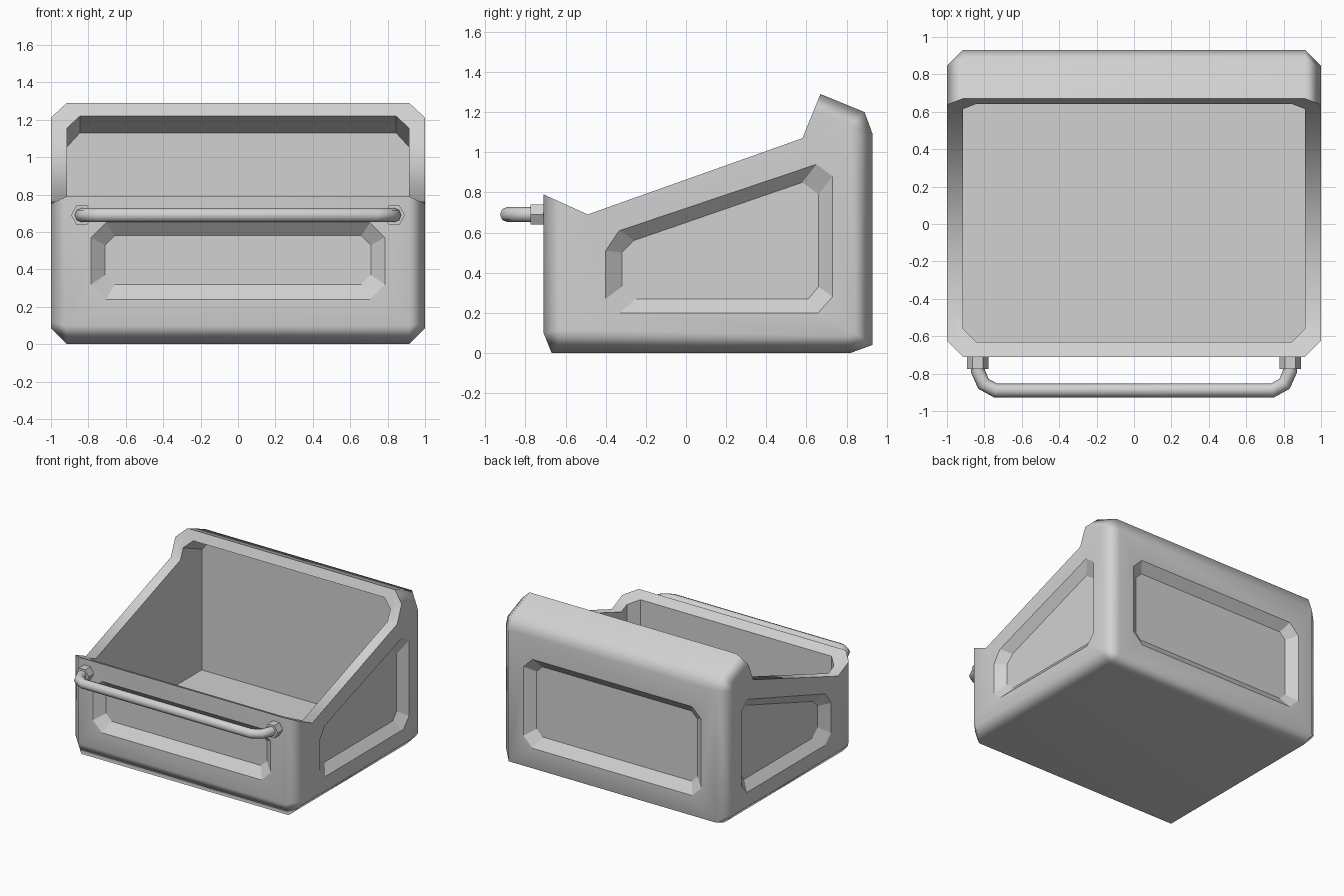
import bpy, bmesh, math
from mathutils import Vector

cube = bpy.data.objects.get("Cube")
if cube:
    bpy.data.objects.remove(cube, do_unlink=True)

grey = bpy.data.materials.new("plain grey")
grey.use_nodes = True
colour = (0.64, 0.64, 0.64, 1)
grey.diffuse_color = colour
grey.node_tree.nodes["Principled BSDF"].inputs["Base Color"].default_value = colour


def finish(bm, name):
    """Turn a bmesh into a linked object."""
    bmesh.ops.recalc_face_normals(bm, faces=bm.faces[:])
    mesh = bpy.data.meshes.new(name)
    bm.to_mesh(mesh)
    bm.free()
    mesh.materials.append(grey)
    obj = bpy.data.objects.new(name, mesh)
    bpy.context.collection.objects.link(obj)
    return obj


def loft(bm, ring_a, ring_b):
    """Closed solid between two matching rings of points."""
    a = [bm.verts.new(p) for p in ring_a]
    b = [bm.verts.new(p) for p in ring_b]
    n = len(a)
    bm.faces.new(a[::-1])
    bm.faces.new(b)
    for i in range(n):
        j = (i + 1) % n
        bm.faces.new((a[i], a[j], b[j], b[i]))
    return a, b


def chamfered_prism(name, profile, half, segments, amount, smooth=False):
    """Side profile extruded across x, with chosen end edges chamfered."""
    bm = bmesh.new()
    rings = loft(bm, [(-half, y, z) for y, z in profile],
                 [(half, y, z) for y, z in profile])
    edges = [bm.edges.get((r[i], r[(i + 1) % len(r)]))
             for r in rings for i in segments]
    bmesh.ops.recalc_face_normals(bm, faces=bm.faces[:])
    bmesh.ops.bevel(bm, geom=edges, offset=amount, offset_type='OFFSET',
                    segments=1, profile=0.5, affect='EDGES', clamp_overlap=False)
    for f in bm.faces:
        f.smooth = smooth
    return finish(bm, name)


def recess(name, outer, inner, place, depth=0.06):
    """Tapered panel cutter; place(u, v, d) maps to space, d = depth inward."""
    bm = bmesh.new()
    over = 0.2
    ring = [Vector(o) + (Vector(o) - Vector(i)) * over for o, i in zip(outer, inner)]
    loft(bm, [place(u, v, -over * depth) for u, v in ring],
         [place(u, v, depth) for u, v in inner])
    return finish(bm, name)


def octagon(w, low, high, c):
    """Corner-cut rectangle, symmetric in u."""
    half = [(w - c, low), (w, low + c), (w, high - c), (w - c, high)]
    return half + [(-u, v) for u, v in reversed(half)]


# Outer shell with chamfered outside edges
shell = [(-0.71, 0.10), (-0.67, 0), (0.82, 0), (0.93, 0.04), (0.93, 1.09),
         (0.89, 1.20), (0.67, 1.29), (0.58, 1.07), (-0.49, 0.69), (-0.71, 0.79)]
body = chamfered_prism("bin_body", shell, 1.0, [9, 0, 1, 2, 3, 4, 5], 0.085, True)

# Hollow inside, its ceiling following the sloped hood
hollow = [(-0.63, 0.09), (0.85, 0.09), (0.85, 1.13), (0.64, 1.22), (-0.63, 1.74)]
cutters = [chamfered_prism("cavity_cutter", hollow, 0.915, [2, 3, 4], 0.07)]

# Sunken panels on the sides, front and back
side_outer = [(-0.40, 0.27), (-0.33, 0.20), (0.66, 0.20), (0.73, 0.28),
              (0.73, 0.88), (0.65, 0.94), (-0.33, 0.61), (-0.40, 0.51)]
side_inner = [(-0.32, 0.33), (-0.25, 0.27), (0.61, 0.27), (0.66, 0.33),
              (0.66, 0.79), (0.58, 0.85), (-0.26, 0.56), (-0.32, 0.50)]
for s in (-1, 1):
    cutters.append(recess("side_panel_cutter", side_outer, side_inner,
                          lambda u, v, d: (s * (1 - d), u, v)))
cutters.append(recess("front_panel_cutter", octagon(0.785, 0.24, 0.65, 0.08),
                      octagon(0.71, 0.32, 0.58, 0.05),
                      lambda u, v, d: (u, -0.71 + d, v)))
cutters.append(recess("back_panel_cutter", octagon(0.785, 0.20, 0.91, 0.08),
                      octagon(0.71, 0.28, 0.84, 0.05),
                      lambda u, v, d: (u, 0.93 - d, v)))

bpy.context.view_layer.objects.active = body
for cutter in cutters:
    cutter.hide_render = True
    mod = body.modifiers.new("cut", 'BOOLEAN')
    mod.operation = 'DIFFERENCE'
    mod.solver = 'EXACT'
    mod.object = cutter
    bpy.ops.object.modifier_apply(modifier=mod.name)
    bpy.data.objects.remove(cutter, do_unlink=True)

# Soft chamfers, crisp rim
bm = bmesh.new()
bm.from_mesh(body.data)
for e in bm.edges:
    e.smooth = e.calc_face_angle(0) < math.radians(55)
bm.to_mesh(body.data)
bm.free()
weighted = body.modifiers.new("soft_chamfers", 'WEIGHTED_NORMAL')
weighted.keep_sharp = True

# Bar handle swept along a bent path
half_path = [(0.835, -0.70), (0.835, -0.785), (0.805, -0.855), (0.74, -0.89)]
path = half_path + [(-x, y) for x, y in reversed(half_path)]
curve = bpy.data.curves.new("handle_bar", 'CURVE')
curve.dimensions = '3D'
curve.bevel_depth = 0.038
curve.bevel_resolution = 2
curve.use_fill_caps = True
spline = curve.splines.new('POLY')
spline.points.add(len(path) - 1)
for point, (x, y) in zip(spline.points, path):
    point.co = (x, y, 0.69, 1)
spline.use_smooth = True
curve.materials.append(grey)
bpy.context.collection.objects.link(bpy.data.objects.new("handle_bar", curve))

# Hexagonal handle mounts
for side, s in (("left", 1), ("right", -1)):
    ring = [(s * 0.835 + 0.058 * math.cos(k * math.pi / 3),
             0.69 + 0.058 * math.sin(k * math.pi / 3)) for k in range(6)]
    bm = bmesh.new()
    loft(bm, [(x, -0.70, z) for x, z in ring], [(x, -0.775, z) for x, z in ring])
    finish(bm, side + "_handle_mount")
